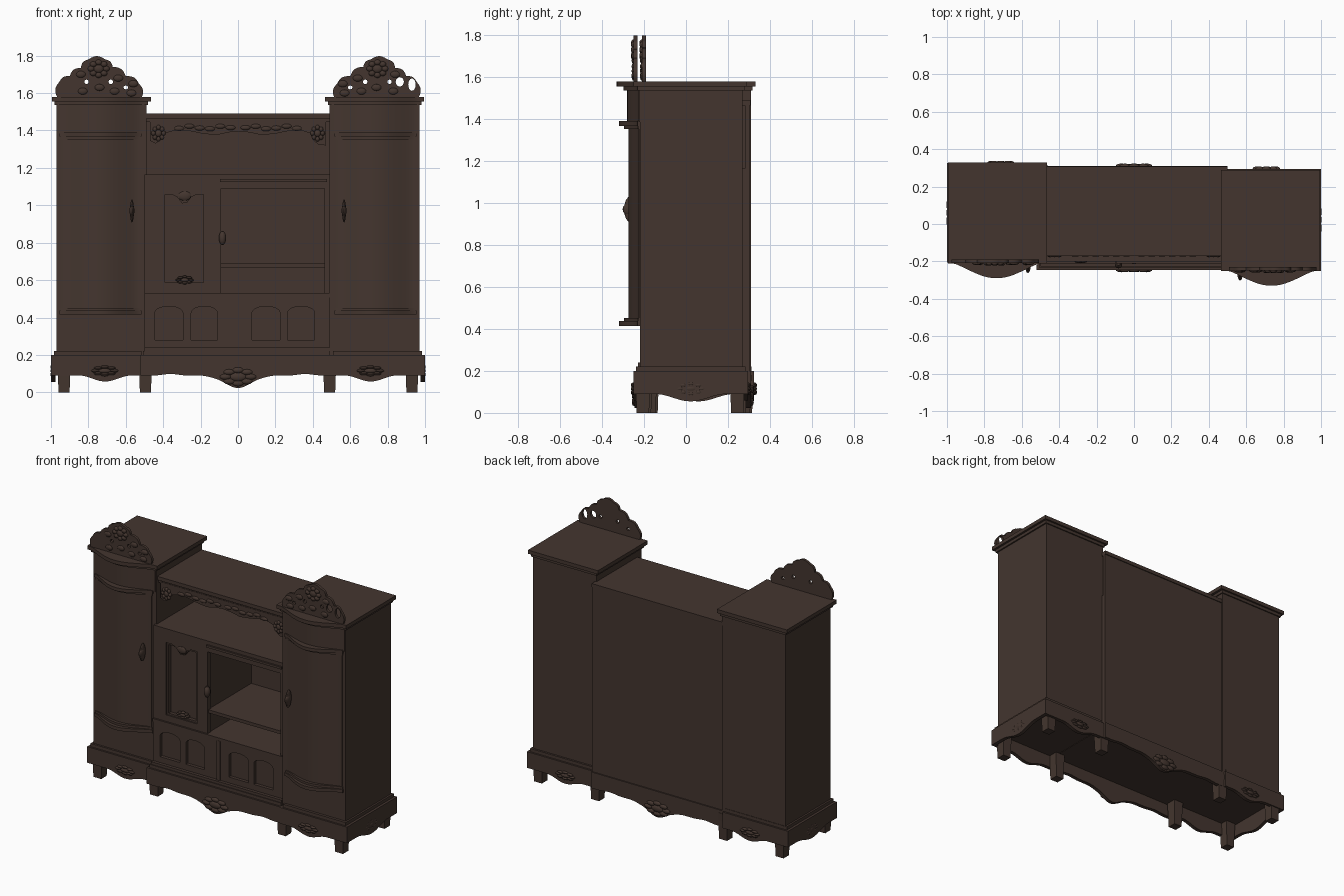
import bpy, bmesh, math
from mathutils import Matrix, Vector

if "Cube" in bpy.data.objects:
    bpy.data.objects.remove(bpy.data.objects["Cube"])

wood = bpy.data.materials.new("dark brown wood")
wood.diffuse_color = (0.057, 0.036, 0.028, 1)
wood.use_nodes = True
wood.node_tree.nodes["Principled BSDF"].inputs["Base Color"].default_value = wood.diffuse_color


def finish(name, bm):
    bmesh.ops.remove_doubles(bm, verts=bm.verts, dist=0.00005)
    bmesh.ops.recalc_face_normals(bm, faces=bm.faces)
    me = bpy.data.meshes.new(name)
    bm.to_mesh(me)
    bm.free()
    me.materials.clear()
    me.materials.append(wood)
    ob = bpy.data.objects.new(name, me)
    bpy.context.collection.objects.link(ob)
    return ob


def box(name, x0, x1, y0, y1, z0, z1):
    bm = bmesh.new()
    c = Vector(((x0 + x1) / 2, (y0 + y1) / 2, (z0 + z1) / 2))
    m = Matrix.Translation(c) @ Matrix.Diagonal((abs(x1 - x0), y1 - y0, z1 - z0, 1))
    bmesh.ops.create_cube(bm, size=1, matrix=m)
    return finish(name, bm)


def plate(name, loops, a, b, axis):
    """Extrude outline (plus holes) from a to b along an axis."""
    cu = bpy.data.curves.new(name, 'CURVE')
    cu.dimensions, cu.fill_mode, cu.extrude = '2D', 'BOTH', (b - a) / 2
    for loop in loops:
        sp = cu.splines.new('POLY')
        sp.points.add(len(loop) - 1)
        for p, (u, v) in zip(sp.points, loop):
            p.co = (u, v, 0, 1)
        sp.use_cyclic_u = True
    tmp = bpy.data.objects.new("tmp", cu)
    bpy.context.collection.objects.link(tmp)
    dg = bpy.context.evaluated_depsgraph_get()
    me = bpy.data.meshes.new_from_object(tmp.evaluated_get(dg))
    bpy.data.objects.remove(tmp)
    bm = bmesh.new()
    bm.from_mesh(me)
    bpy.data.meshes.remove(me)
    for v in bm.verts:
        u, w, d = v.co.x, v.co.y, v.co.z + (a + b) / 2
        v.co = {'x': (d, u, w), 'y': (u, d, w), 'z': (u, w, d)}[axis]
    for f in bm.faces:
        f.material_index = 0
    return finish(name, bm)


def carving(name, blobs):
    """Cluster of flattened knobs: x, y, z, rx, ry, rz."""
    bm = bmesh.new()
    for x, y, z, rx, ry, rz in blobs:
        m = Matrix.Translation((x, y, z)) @ Matrix.Diagonal((rx, ry, rz, 1))
        bmesh.ops.create_uvsphere(bm, u_segments=14, v_segments=8, radius=1, matrix=m)
    return finish(name, bm)


def ellipse(cx, cz, rx, rz, n=16):
    return [(cx + rx * math.cos(i * math.tau / n), cz + rz * math.sin(i * math.tau / n)) for i in range(n)]


def scallop(pts, bulge, n=6):
    out = []
    for (ax, az), (bx, bz) in zip(pts, pts[1:]):
        for i in range(n):
            t = i / n
            k = bulge * math.sin(math.pi * t)
            out.append((ax + (bx - ax) * t - (bz - az) * k, az + (bz - az) * t + (bx - ax) * k))
    return out + [pts[-1]]


def bowed(s, x0, x1, b0, b1, yf, yb, depth):
    """Plan outline with a bow-shaped front between b0 and b1."""
    pts = [(x0, yb), (x0, yf)]
    for i in range(21):
        t = i / 20
        pts.append((b0 + (b1 - b0) * t, yf - depth * max(0, math.sin(math.pi * t)) ** 1.3))
    return [(s * x, y) for x, y in pts + [(x1, yf), (x1, yb)]]


def apron(name, u0, u1, bumps, a, b, axis):
    """Base board with a wavy lower edge; bumps: centre, half width, depth."""
    pts = [(u1, 0.2), (u0, 0.2)]
    for i in range(61):
        u = u0 + (u1 - u0) * i / 60
        z = 0.09
        for c, h, d in bumps:
            t = abs(u - c) / h
            if t < 1:
                z -= d * math.cos(math.pi / 2 * t) ** 2
        pts.append((u, z))
    return plate(name, [pts], a, b, axis)


def rosette(x, y, z, rx, rz, axis='y'):
    blobs = [(0, 0, 0.45, 0.45)]
    for i in range(8):
        q = i * math.tau / 8
        blobs.append((0.68 * math.cos(q), 0.68 * math.sin(q), 0.3, 0.3))
    out = []
    for u, w, ru, rw in blobs:
        if axis == 'y':
            out.append((x + u * rx, y, z + w * rz, ru * rx, 0.013, rw * rz))
        else:
            out.append((x, y + u * rx, z + w * rz, 0.013, ru * rx, rw * rz))
    return out


# Two mirrored towers, slightly staggered front to back
for s, side, dy in ((-1, "left", 0.02), (1, "right", -0.02)):
    def slab(part, x0, x1, b0, b1, yf, yb, depth, z0, z1):
        return plate(f"{side}_{part}", [bowed(s, x0, x1, b0, b1, yf + dy, yb + dy, depth)], z0, z1, 'z')
    box(f"{side}_tower_body", s * 0.49, s * 0.97, -0.20 + dy, 0.29 + dy, 0.2, 1.55)
    slab("bowed_door", 0.525, 0.945, 0.54, 0.93, -0.205, -0.18, 0.05, 0.43, 1.375)
    slab("frieze", 0.50, 0.965, 0.52, 0.95, -0.205, -0.18, 0.055, 1.385, 1.55)
    slab("cornice_lower", 0.482, 0.98, 0.51, 0.96, -0.212, 0.298, 0.066, 1.535, 1.555)
    slab("cornice_upper", 0.465, 0.995, 0.50, 0.97, -0.23, 0.31, 0.08, 1.555, 1.58)
    for n, z, under in (("lower", 0.415, 0.435), ("upper", 1.368, 1.353)):
        slab(f"{n}_door_moulding", 0.515, 0.955, 0.525, 0.945, -0.212, -0.18, 0.088, z, z + 0.022)
        slab(f"{n}_door_bead", 0.52, 0.95, 0.53, 0.94, -0.208, -0.18, 0.068, under, under + 0.017)
    carving(f"{side}_door_handle", [(s * 0.567, -0.245 + dy, 0.97, 0.011, 0.03, 0.062),
                                    (s * 0.567, -0.25 + dy, 0.97, 0.014, 0.032, 0.03)])
    # Pierced carved crest
    valleys = [(0.515, 1.575), (0.53, 1.65), (0.60, 1.69), (0.67, 1.74), (0.71, 1.78), (0.80, 1.78),
               (0.84, 1.735), (0.90, 1.69), (0.955, 1.66), (0.965, 1.575)]
    holes = [(0.60, 1.63, 0.012, 0.01), (0.68, 1.66, 0.012, 0.012), (0.81, 1.66, 0.012, 0.012)]
    if s > 0:
        holes += [(0.93, 1.645, 0.02, 0.033), (0.865, 1.66, 0.022, 0.025)]
    loops = [scallop(valleys, 0.2)] + [ellipse(*h) for h in holes]
    plate(f"{side}_crest", [[(s * u, v) for u, v in l] for l in loops], -0.229 + dy, -0.211 + dy, 'y')
    blobs = rosette(s * 0.745, -0.229 + dy, 1.73, 0.06, 0.05)
    for x, z in ((0.56, 1.65), (0.64, 1.68), (0.57, 1.60), (0.74, 1.63), (0.66, 1.61), (0.83, 1.61), (0.84, 1.70)):
        blobs.append((s * x, -0.229 + dy, z, 0.026, 0.01, 0.018))
    carving(f"{side}_crest_carving", blobs)

# Base: decks, wavy aprons, feet
bases = (("left", -0.995, -0.505, -0.205, 0.325, [(-0.71, 0.14, 0.032)]),
         ("centre", -0.52, 0.50, -0.245, 0.31, [(0, 0.21, 0.045), (0, 0.11, 0.022), (-0.36, 0.09, -0.008), (0.36, 0.09, -0.008)]),
         ("right", 0.495, 0.995, -0.25, 0.295, [(0.71, 0.14, 0.032)]))
for n, x0, x1, yf, yb, bumps in bases:
    box(f"{n}_base_deck", x0 + 0.004, x1 - 0.004, yf + 0.004, yb - 0.004, 0.175, 0.2)
    box(f"{n}_base_moulding", x0 + 0.012, x1 - 0.012, yf + 0.012, yb - 0.012, 0.2, 0.222)
    apron(f"{n}_front_apron", x0, x1, bumps, yf, yf + 0.025, 'y')
    apron(f"{n}_back_apron", x0, x1, bumps, yb - 0.025, yb, 'y')
    c, rx, rz, z = (0, 0.1, 0.052, 0.083) if n == "centre" else ((x0 + x1) / 2 * 0.95, 0.075, 0.03, 0.115)
    for part, y in (("front", yf), ("back", yb)):
        carving(f"{n}_{part}_apron_carving", rosette(c, y, z, rx, rz))
for s, side, y0, y1 in ((-1, "left", -0.205, 0.325), (1, "right", -0.25, 0.295)):
    m = (y0 + y1) / 2
    apron(f"{side}_side_apron", y0, y1, [(m, 0.17, 0.035)], min(s * 0.975, s), max(s * 0.975, s), 'x')
    carving(f"{side}_side_carving", rosette(s * 0.99, m, 0.115, 0.075, 0.035, 'x'))
for i, x in enumerate((-0.93, -0.495, 0.49, 0.93)):
    off = -0.022 * x
    for part, y in (("front", -0.185 + off), ("back", 0.265 + off)):
        ob = box(f"{part}_foot_{i + 1}", x - 0.036, x + 0.036, y - 0.036, y + 0.036, 0, 0.18)
        for v in ob.data.vertices:
            if v.co.z < 0.01:
                v.co.x += (x - v.co.x) * 0.18
                v.co.y += (y - v.co.y) * 0.18

# Centre carcass
box("centre_back_panel", -0.5, 0.5, 0.28, 0.302, 0.2, 1.48)
box("centre_top", -0.5, 0.5, -0.172, 0.308, 1.465, 1.49)
box("centre_top_moulding", -0.5, 0.5, -0.162, -0.12, 1.445, 1.467)
box("niche_floor", -0.5, 0.5, -0.2, 0.285, 1.14, 1.165)
box("cupboard_block", -0.5, -0.095, -0.168, 0.285, 0.51, 1.15)
box("media_bay_top_rail", -0.095, 0.475, -0.212, -0.16, 1.125, 1.14)
box("media_bay_rail", -0.095, 0.49, -0.2, -0.17, 1.09, 1.128)
box("media_bay_shelf", -0.1, 0.5, -0.19, 0.285, 0.668, 0.69)
box("media_bay_right_stile", 0.462, 0.5, -0.2, 0.285, 0.52, 1.15)
box("media_bay_floor", -0.5, 0.5, -0.212, 0.285, 0.508, 0.53)
box("lower_block", -0.5, 0.5, -0.185, 0.285, 0.2, 0.51)
box("lower_step_moulding", -0.5, 0.49, -0.228, -0.18, 0.22, 0.24)

# Carved valance over the niche
drop = [(0.47, 1.455), (-0.47, 1.455), (-0.47, 1.345), (-0.44, 1.33), (-0.415, 1.35), (-0.39, 1.385), (-0.34, 1.40),
        (-0.27, 1.40), (-0.2, 1.385), (-0.12, 1.375), (-0.05, 1.39), (0, 1.395), (0.06, 1.39), (0.13, 1.375),
        (0.21, 1.385), (0.28, 1.40), (0.34, 1.40), (0.385, 1.385), (0.4, 1.35), (0.43, 1.325), (0.47, 1.32)]
plate("niche_valance", [drop], -0.165, -0.14, 'y')
blobs = []
for s in (-1, 1):
    blobs += rosette(s * 0.425, -0.165, 1.385, 0.04, 0.045)
    for k in range(6):
        blobs.append((s * (0.04 + 0.055 * k), -0.165, 1.415 + 0.008 * math.sin(k * 2), 0.027, 0.01, 0.013))
carving("valance_carving", blobs)

# Cupboard door: frame with shaped opening and small relief
opening = [(-0.405, 0.575), (-0.17, 0.575), (-0.17, 1.07), (-0.215, 1.07), (-0.245, 1.055), (-0.27, 1.025),
           (-0.3, 1.02), (-0.33, 1.055), (-0.36, 1.07), (-0.405, 1.07)]
plate("cupboard_door_frame", [[(-0.5, 0.53), (-0.09, 0.53), (-0.09, 1.14), (-0.5, 1.14)], opening], -0.2, -0.165, 'y')
inner = [(-0.2875 + (u + 0.2875) * 0.88, 0.82 + (v - 0.82) * 0.95) for u, v in opening]
plate("cupboard_door_bead", [opening, inner], -0.192, -0.165, 'y')
carving("cupboard_door_carving", rosette(-0.285, -0.185, 0.6, 0.05, 0.025) + [(-0.285, -0.2, 1.05, 0.035, 0.01, 0.025)])
carving("cupboard_handle", [(-0.083, -0.215, 0.825, 0.02, 0.022, 0.038)])


# Lower drawers: frame with arched openings
def arch(x0, x1, z0, z1):
    c, r, h = (x0 + x1) / 2, (x1 - x0) / 2, 0.035
    return [(x0, z0), (x1, z0)] + [(c + r * math.cos(math.pi * i / 10), z1 - h + h * math.sin(math.pi * i / 10)) for i in range(11)]


arches = [arch(a, b, 0.28, 0.46) for a, b in ((-0.445, -0.295), (-0.25, -0.11), (0.075, 0.225), (0.265, 0.41))]
plate("drawer_front_frame", [[(-0.5, 0.235), (0.49, 0.235), (0.49, 0.51), (-0.5, 0.51)]] + arches, -0.207, -0.18, 'y')
box("drawer_centre_stile", -0.012, 0.012, -0.214, -0.2, 0.24, 0.51)

# Smooth the curved parts, keep edges sharp
bpy.ops.object.select_all(action='SELECT')
bpy.context.view_layer.objects.active = bpy.context.scene.objects[0]
bpy.ops.object.shade_smooth_by_angle(angle=math.radians(30))
